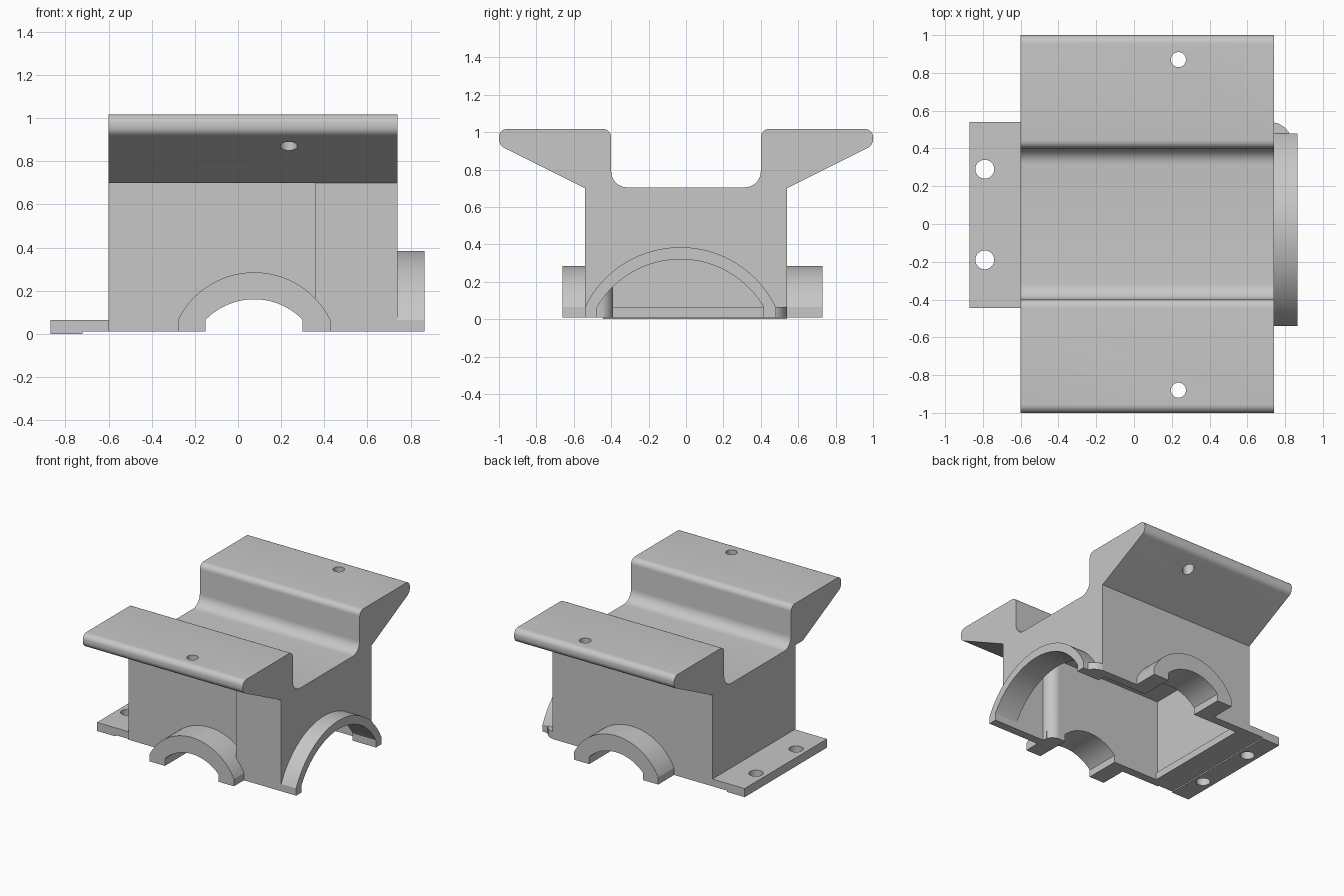
import bpy, bmesh, math
from mathutils import Vector

cube = bpy.data.objects.get("Cube")
if cube:
    bpy.data.objects.remove(cube, do_unlink=True)

grey = bpy.data.materials.new("plain grey")
grey.use_nodes = True
colour = (0.57, 0.57, 0.57, 1)
grey.diffuse_color = colour
grey.node_tree.nodes["Principled BSDF"].inputs["Base Color"].default_value = colour


def prism(name, pts, axis, a, b):
    """Extrude a 2D outline along an axis from a to b."""
    place = {"x": lambda p, t: (t, p[0], p[1]),
             "y": lambda p, t: (p[0], t, p[1]),
             "z": lambda p, t: (p[0], p[1], t)}[axis]
    bm = bmesh.new()
    ends = [[bm.verts.new(place(p, t)) for p in pts] for t in (a, b)]
    for ring in ends:
        bm.faces.new(ring)
    n = len(pts)
    for i in range(n):
        j = (i + 1) % n
        bm.faces.new((ends[0][i], ends[0][j], ends[1][j], ends[1][i]))
    bmesh.ops.recalc_face_normals(bm, faces=bm.faces)
    me = bpy.data.meshes.new(name)
    bm.to_mesh(me)
    bm.free()
    me.materials.append(grey)
    ob = bpy.data.objects.new(name, me)
    bpy.context.collection.objects.link(ob)
    return ob


def rect(x0, y0, x1, y1):
    return [(x0, y0), (x1, y0), (x1, y1), (x0, y1)]


def circle(x, y, r, n=32):
    return [(x + r * math.cos(math.tau * i / n), y + r * math.sin(math.tau * i / n))
            for i in range(n)]


def rounded(corners, steps=8):
    """Outline with a fillet radius given for each corner."""
    out = []
    for i, (x, y, r) in enumerate(corners):
        p = Vector((x, y))
        if r == 0:
            out.append((x, y))
            continue
        u = (Vector(corners[i - 1][:2]) - p).normalized()
        v = (Vector(corners[(i + 1) % len(corners)][:2]) - p).normalized()
        half = u.angle(v) / 2
        c = p + (u + v).normalized() * (r / math.sin(half))
        s = p + u * (r / math.tan(half)) - c
        e = p + v * (r / math.tan(half)) - c
        turn = s.angle_signed(e)
        for k in range(steps + 1):
            a = math.atan2(s.y, s.x) - turn * k / steps
            out.append((c.x + r * math.cos(a), c.y + r * math.sin(a)))
    return out


def arc(c, half, foot, top, n=40):
    """Points of a shallow arc from left to right."""
    rise = top - foot
    r = (half * half + rise * rise) / (2 * rise)
    a = math.asin(half / r)
    return [(c + r * math.sin(t), top - r + r * math.cos(t))
            for t in (-a + 2 * a * i / n for i in range(n + 1))]


BASE, SHELF = 0.01, 0.065


def opening(c, half, top):
    return [(c - half, -0.1)] + arc(c, half, SHELF, top) + [(c + half, -0.1)]


def collar(name, c, outer, outer_top, inner, inner_top, axis, a, b):
    pts = [(c - outer, BASE)] + arc(c, outer, SHELF, outer_top) + [(c + outer, BASE)]
    pts += [(c + inner, BASE)] + arc(c, inner, SHELF, inner_top)[::-1] + [(c - inner, BASE)]
    return prism(name, pts, axis, a, b)


def cut(ob, pts, axis, a, b):
    cutter = prism("cutter", pts, axis, a, b)
    cutter.hide_render = True
    mod = ob.modifiers.new("cut", "BOOLEAN")
    mod.operation = "DIFFERENCE"
    mod.solver = "EXACT"
    mod.object = cutter
    bpy.context.view_layer.objects.active = ob
    bpy.ops.object.modifier_apply(modifier=mod.name)
    bpy.data.objects.remove(cutter, do_unlink=True)


# Housing: one mirrored cross-section with two wings and a channel
side = [(0.54, BASE, 0), (0.54, 0.7, 0), (1.0, 0.93, 0.05), (1.0, 1.017, 0.043),
        (0.4, 1.017, 0.043), (0.4, 0.705, 0.085)]
section = side + [(-y, z, r) for y, z, r in reversed(side)]
housing = prism("housing", rounded(section), "x", -0.6, 0.74)

# Front wall stands back from the wider end section
cut(housing, rect(-0.7, -0.6, 0.36, -0.455), "z", -0.1, 0.7)

# Thin-walled hollow, its front wall flaring out into the wider end
cavity = [(-0.54, 0.475), (-0.54, -0.39), (0.35, -0.39, 0), (0.43, -0.39, 0.075),
          (0.43, -0.475), (0.67, -0.475), (0.67, 0.475)]
cavity = rounded([(*p, 0)[:3] for p in cavity])
cut(housing, cavity, "z", -0.1, 0.64)

# Bearing openings and wing bolt holes
cut(housing, opening(-0.03, 0.445, 0.32), "x", 0.6, 0.9)
cut(housing, opening(0.075, 0.225, 0.16), "y", -0.8, 0.8)
for y in (-0.88, 0.87):
    cut(housing, circle(0.235, y, 0.04), "z", 0.5, 1.2)

# Mounting flange with a low pad below its outer edge and a lip inside the wall
flange = prism("mounting_flange", [(-0.87, 0), (-0.72, 0), (-0.72, BASE), (-0.53, BASE),
                                   (-0.53, SHELF), (-0.87, SHELF)], "y", -0.445, 0.54)
for y in (-0.19, 0.29):
    cut(flange, circle(-0.79, y, 0.05), "z", -0.1, 0.2)

# Half-round collars around the openings
front = collar("front_collar", 0.075, 0.353, 0.285, 0.225, 0.16, "y", -0.66, -0.44)
back = collar("back_collar", 0.075, 0.353, 0.285, 0.225, 0.16, "y", 0.52, 0.73)
end = collar("end_collar", -0.03, 0.51, 0.385, 0.445, 0.32, "x", 0.73, 0.865)

# Small curved foot beside the end collar
foot_outline = [(0.73, 0.47), (0.825, 0.47), (0.82, 0.485), (0.8, 0.51), (0.77, 0.53), (0.73, 0.54)]
foot = prism("collar_foot", foot_outline, "z", BASE, SHELF)

for ob in (housing, flange, front, back, end, foot):
    bpy.ops.object.select_all(action="DESELECT")
    ob.select_set(True)
    bpy.context.view_layer.objects.active = ob
    bpy.ops.object.shade_smooth_by_angle(angle=math.radians(25))
